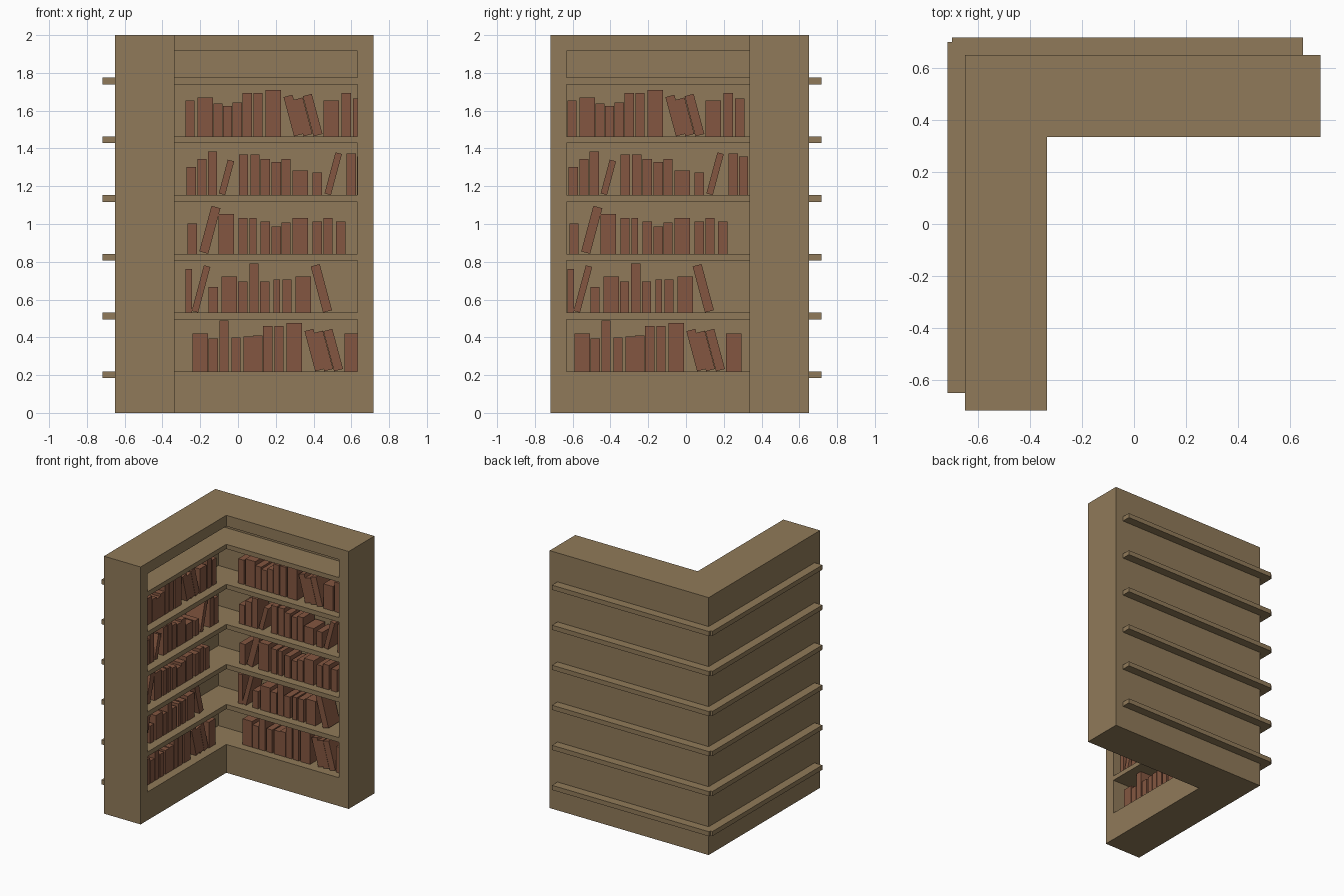
import bpy
import bmesh
from math import radians, sin, cos
from mathutils import Matrix

default_cube = bpy.data.objects.get("Cube")
if default_cube:
    bpy.data.objects.remove(default_cube, do_unlink=True)


def make_material(name, colour):
    mat = bpy.data.materials.new(name)
    mat.use_nodes = True
    mat.diffuse_color = (*colour, 1)
    shader = next(n for n in mat.node_tree.nodes if n.type == "BSDF_PRINCIPLED")
    shader.inputs["Base Color"].default_value = (*colour, 1)
    return mat


wood = make_material("wood brown", (0.28, 0.195, 0.1))
leather = make_material("book red brown", (0.23, 0.094, 0.052))


def add_object(name, bm, material):
    bmesh.ops.recalc_face_normals(bm, faces=bm.faces)
    mesh = bpy.data.meshes.new(name)
    bm.to_mesh(mesh)
    bm.free()
    mesh.materials.append(material)
    obj = bpy.data.objects.new(name, mesh)
    bpy.context.collection.objects.link(obj)
    return obj


def prism(bm, outline, bottom, top):
    """Extrude a plan outline from one height to another."""
    face = bm.faces.new([bm.verts.new((x, y, bottom)) for x, y in outline])
    result = bmesh.ops.extrude_face_region(bm, geom=[face])
    moved = [v for v in result["geom"] if isinstance(v, bmesh.types.BMVert)]
    bmesh.ops.translate(bm, verts=moved, vec=(0, 0, top - bottom))


def corner_plan(outer, end, inner):
    """L-shaped plan around the back right corner."""
    return [(-outer, outer), (end, outer), (end, inner),
            (-inner, inner), (-inner, -end), (-outer, -end)]


SHELF = 0.036
STEP = 0.311
floors = [0.22 + STEP * i for i in range(6)]

# Corner cabinet with open compartments that run round the corner
bm = bmesh.new()
prism(bm, corner_plan(0.65, 0.717, 0.335), 0, 2)
cabinet = add_object("cabinet", bm, wood)

bm = bmesh.new()
for i, floor in enumerate(floors):
    ceiling = 1.915 if i == 5 else floor + STEP - SHELF
    prism(bm, corner_plan(0.56, 0.632, 0.3), floor, ceiling)
cutter = add_object("compartment_cutter", bm, wood)
cutter.hide_render = True

cut = cabinet.modifiers.new("compartments", "BOOLEAN")
cut.operation = "DIFFERENCE"
cut.solver = "EXACT"
cut.object = cutter
bpy.context.view_layer.objects.active = cabinet
bpy.ops.object.modifier_apply(modifier=cut.name)
bpy.data.objects.remove(cutter, do_unlink=True)

# Shelf ends showing as ledges on the two outer walls
ledge = [(-0.7, 0.717), (0.65, 0.717), (0.65, 0.6), (-0.6, 0.6),
         (-0.6, -0.65), (-0.717, -0.65), (-0.717, 0.7), (-0.7, 0.7)]
bm = bmesh.new()
for floor in floors:
    prism(bm, ledge, floor - SHELF, floor)
add_object("back_ledges", bm, wood)

# Books: (left edge, height, thickness, lean), lengths in hundredths
SLIM, MID, WIDE = 0.035, 0.049, 0.082
LEFT, RIGHT = -1, 1
LEAN = radians(15)
BOOK_FRONT, BOOK_DEPTH = 0.4, 0.14


def add_book(bm, floor, left, height, thick=MID, lean=0):
    left, height = left / 100, height / 100
    box = bmesh.ops.create_cube(bm, size=1)["verts"]
    bmesh.ops.scale(bm, verts=box, vec=(thick, BOOK_DEPTH, height))
    # Stand the book on the corner it tips over
    bmesh.ops.translate(bm, verts=box, vec=(-lean * thick / 2, 0, height / 2))
    bmesh.ops.rotate(bm, verts=box, matrix=Matrix.Rotation(lean * LEAN, 3, "Y"))
    reach = {0: thick / 2, RIGHT: thick * cos(LEAN), LEFT: height * sin(LEAN)}[lean]
    bmesh.ops.translate(bm, verts=box,
                        vec=(left + reach, BOOK_FRONT + BOOK_DEPTH / 2, floor))


def fill_shelf(level, books):
    bm = bmesh.new()
    for book in books:
        add_book(bm, floors[level], *book)
    name = "shelf_%d_books" % (level + 1)
    back = add_object("back_" + name, bm, leather)
    # The same row turned to stand in the side wing
    side = bpy.data.objects.new("side_" + name, back.data)
    side.rotation_euler.z = radians(90)
    side.location.y = -0.35
    bpy.context.collection.objects.link(side)


fill_shelf(0, [(-24, 20, WIDE), (-15.5, 17.5), (-9.8, 27), (-3.5, 18),
               (3, 18.5, MID), (8, 19), (13.3, 24), (19.3, 24),
               (25.7, 25.5, WIDE), (35.2, 22, MID, LEFT), (40.2, 21, MID, LEFT),
               (45.2, 22, MID, LEFT), (56.3, 20, WIDE)])

fill_shelf(1, [(-27.8, 23, SLIM), (-24.5, 25, SLIM, RIGHT), (-15.6, 13.5),
               (-8.7, 19, WIDE), (0, 16.5), (6, 26), (11.7, 16.5),
               (18.8, 17.5, SLIM), (23.5, 17.5), (30.4, 19, WIDE),
               (38.5, 25.3, MID, LEFT)])

fill_shelf(2, [(-26.7, 16), (-20.5, 25, MID, RIGHT), (-10.2, 21, WIDE),
               (0.2, 19), (6.2, 19, SLIM), (12, 17), (17.8, 14.5), (23, 16.5),
               (28.8, 19, WIDE), (39.5, 17), (45.2, 19), (52, 17)])

fill_shelf(3, [(-27.2, 15), (-21.5, 19), (-16, 23), (-10.2, 18.5, SLIM, RIGHT),
               (0.4, 21.5), (6.5, 21.5), (12, 19), (17.8, 17.5), (23, 19),
               (28.8, 13, WIDE), (39.5, 12), (45.8, 22.5, SLIM, RIGHT),
               (57.5, 22), (63, 20.5)])

fill_shelf(4, [(-27.8, 19), (-21.4, 20.5, WIDE), (-13, 17.5), (-8, 16),
               (-2.8, 18), (2.5, 23), (8.2, 23), (14.5, 24.5, WIDE),
               (24.1, 21.5, MID, LEFT), (29.5, 20, MID, LEFT),
               (34.3, 22, MID, LEFT), (45.3, 19, WIDE), (54.9, 23), (61, 20)])
